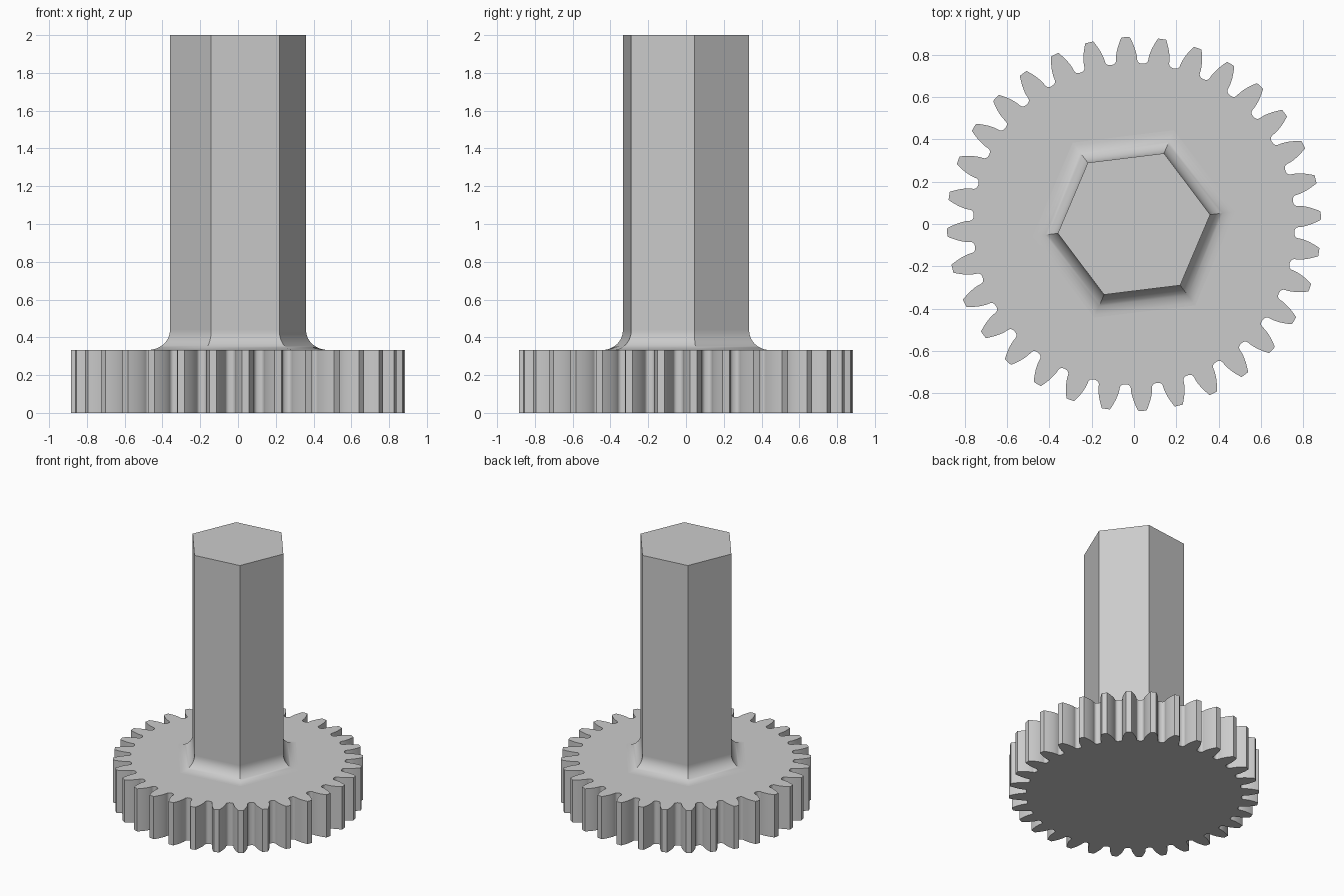
import bpy
import bmesh
from math import acos, cos, pi, radians, sin, tan

cube = bpy.data.objects.get("Cube")
if cube:
    bpy.data.objects.remove(cube)

GEAR_TOP = 0.333
TOTAL_HEIGHT = 2.0
TEETH = 32

grey = bpy.data.materials.new("light grey")
grey.use_nodes = True
grey.diffuse_color = (0.6, 0.6, 0.6, 1)
grey.node_tree.nodes["Principled BSDF"].inputs["Base Color"].default_value = (0.6, 0.6, 0.6, 1)


def loft(name, loops):
    """Skin a stack of equal-length loops and cap both ends."""
    bm = bmesh.new()
    rings = [[bm.verts.new(p) for p in loop] for loop in loops]
    for low, high in zip(rings, rings[1:]):
        for i in range(len(low)):
            j = (i + 1) % len(low)
            bm.faces.new((low[i], low[j], high[j], high[i]))
    bm.faces.new(rings[0][::-1])
    bm.faces.new(rings[-1])
    mesh = bpy.data.meshes.new(name)
    bm.to_mesh(mesh)
    bm.free()
    mesh.materials.append(grey)
    obj = bpy.data.objects.new(name, mesh)
    bpy.context.collection.objects.link(obj)
    bpy.ops.object.select_all(action="DESELECT")
    obj.select_set(True)
    bpy.context.view_layer.objects.active = obj
    bpy.ops.object.shade_smooth_by_angle(angle=radians(30))
    return obj


# Involute flank as (radius, half angle), from rounded root to tip
tip, root = 0.885, 0.76
module = 2 * tip / (TEETH + 2)
pitch_radius = TEETH * module / 2
pressure = radians(20)
base_radius = pitch_radius * cos(pressure)


def involute(angle):
    return tan(angle) - angle


def half_angle(r):
    return pi / (2 * TEETH) + involute(pressure) - involute(acos(min(1, base_radius / r)))


base_half = half_angle(base_radius)
gap = pi / TEETH - base_half
fillet = 0.8 * gap * root
flank = []
for k in range(5):
    a = pi / 2 * k / 4
    flank.append((root + fillet * (1 - cos(a)), base_half + fillet / root * (1 - sin(a))))
for k in range(8):
    r = base_radius + (tip - base_radius) * k / 7
    flank.append((r, half_angle(r)))

# Spur gear
outline = []
for t in range(TEETH):
    centre = radians(2.6) + 2 * pi * t / TEETH
    outline += [(r, centre - h) for r, h in flank]
    outline.append((tip, centre))
    outline += [(r, centre + h) for r, h in reversed(flank)]
loft("gear", [[(r * cos(a), r * sin(a), z) for r, a in outline] for z in (0, GEAR_TOP)])

# Hexagonal shaft with a flared fillet where it meets the gear
apothem, flare = 0.3145, 0.103
profile = [(apothem + flare, GEAR_TOP - 0.1)]
for k in range(13):
    a = pi / 2 * k / 12
    profile.append((apothem + flare * (1 - sin(a)), GEAR_TOP + flare * (1 - cos(a))))
profile += [(apothem, GEAR_TOP + flare + 0.004), (apothem, TOTAL_HEIGHT)]


def hexagon(inner, z):
    r = inner / cos(pi / 6)
    angles = [radians(7) + pi / 3 * i for i in range(6)]
    return [(r * cos(a), r * sin(a), z) for a in angles]


loft("hex_shaft", [hexagon(inner, z) for inner, z in profile])
